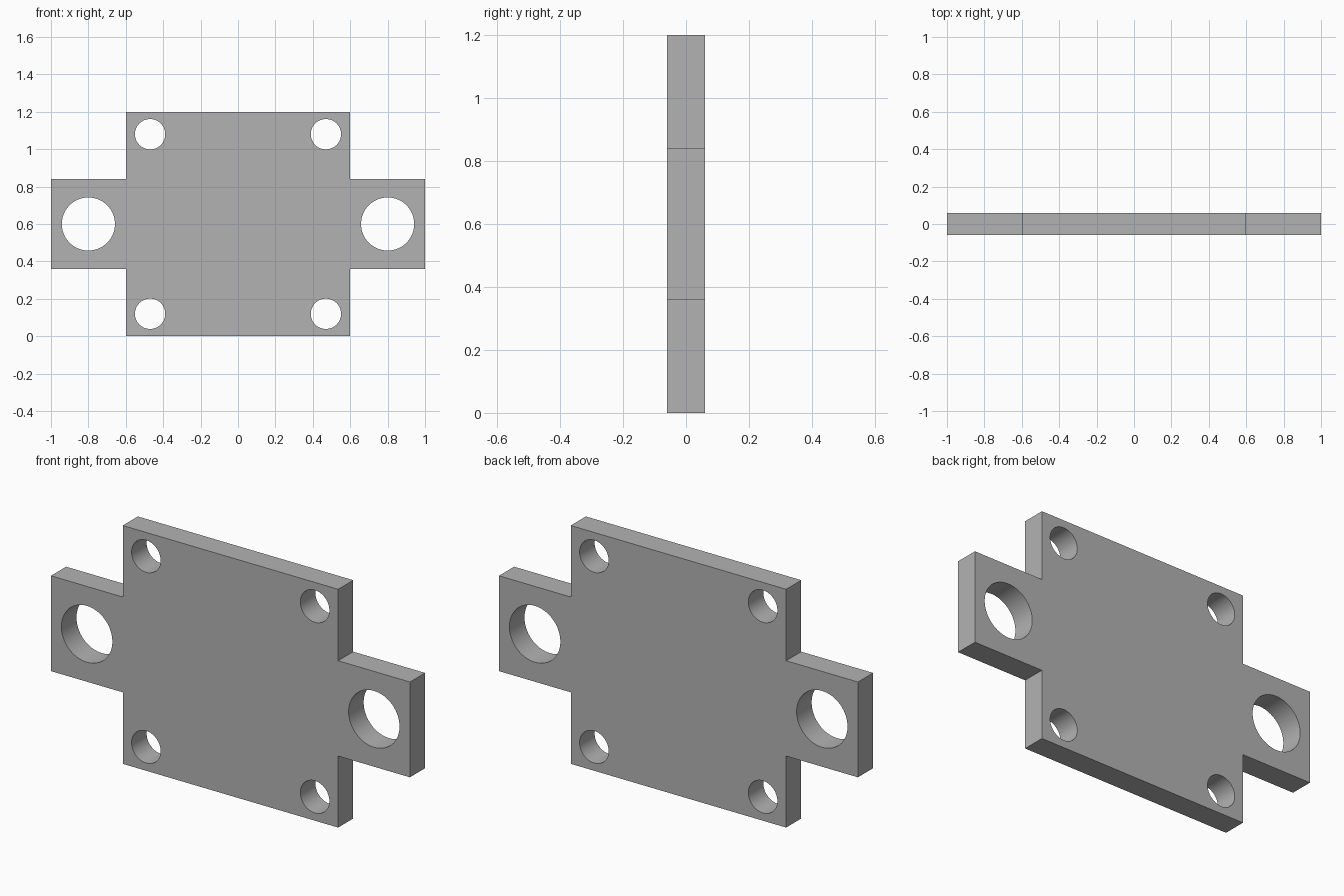
import bpy, bmesh
from math import sin, cos, tau, radians
from mathutils import Matrix

cube = bpy.data.objects.get("Cube")
if cube:
    bpy.data.objects.remove(cube, do_unlink=True)

HALF_DEPTH = 0.06
MID_Z = 0.6

# Material
grey = bpy.data.materials.new("plain grey")
grey.use_nodes = True
colour = (0.45, 0.45, 0.45, 1)
grey.diffuse_color = colour
grey.node_tree.nodes["Principled BSDF"].inputs["Base Color"].default_value = colour

# Flat profile: outline and holes are closed loops in one filled curve
profile = bpy.data.curves.new("plate_profile", "CURVE")
profile.dimensions = "2D"
profile.fill_mode = "BOTH"
profile.extrude = HALF_DEPTH


def add_loop(points):
    spline = profile.splines.new("POLY")
    spline.points.add(len(points) - 1)
    for point, (x, z) in zip(spline.points, points):
        point.co = (x, z, 0, 1)
    spline.use_cyclic_u = True


def add_hole(x, z, radius, sides=64):
    angles = [tau * i / sides for i in range(sides)]
    add_loop([(x + radius * cos(a), z + radius * sin(a)) for a in angles])


# Square body with a narrower lug on each side, mirrored from one quarter
quarter = [(1, 0.24), (0.6, 0.24), (0.6, 0.6)]
right_half = [(x, -z) for x, z in reversed(quarter)] + quarter
left_half = [(-x, -z) for x, z in right_half]
add_loop([(x, z + MID_Z) for x, z in right_half + left_half])

# Large lug holes and small corner holes
for side in (-1, 1):
    add_hole(side * 0.8, MID_Z, 0.142)
    for level in (-1, 1):
        add_hole(side * 0.47, MID_Z + level * 0.48, 0.081)

# Turn the profile into an upright solid mesh
source = bpy.data.objects.new("profile_helper", profile)
bpy.context.collection.objects.link(source)
bpy.context.view_layer.update()
evaluated = source.evaluated_get(bpy.context.evaluated_depsgraph_get())
mesh = bpy.data.meshes.new_from_object(evaluated)
bpy.data.objects.remove(source, do_unlink=True)

bm = bmesh.new()
bm.from_mesh(mesh)
bmesh.ops.remove_doubles(bm, verts=bm.verts, dist=0.0001)
bmesh.ops.transform(bm, matrix=Matrix.Rotation(radians(90), 4, "X"), verts=bm.verts)
bmesh.ops.recalc_face_normals(bm, faces=bm.faces)
bm.to_mesh(mesh)
bm.free()

mesh.materials.clear()
mesh.materials.append(grey)
plate = bpy.data.objects.new("mounting_plate", mesh)
bpy.context.collection.objects.link(plate)

# Smooth hole walls, sharp edges elsewhere
bpy.ops.object.select_all(action="DESELECT")
plate.select_set(True)
bpy.context.view_layer.objects.active = plate
bpy.ops.object.shade_smooth_by_angle(angle=radians(30))
